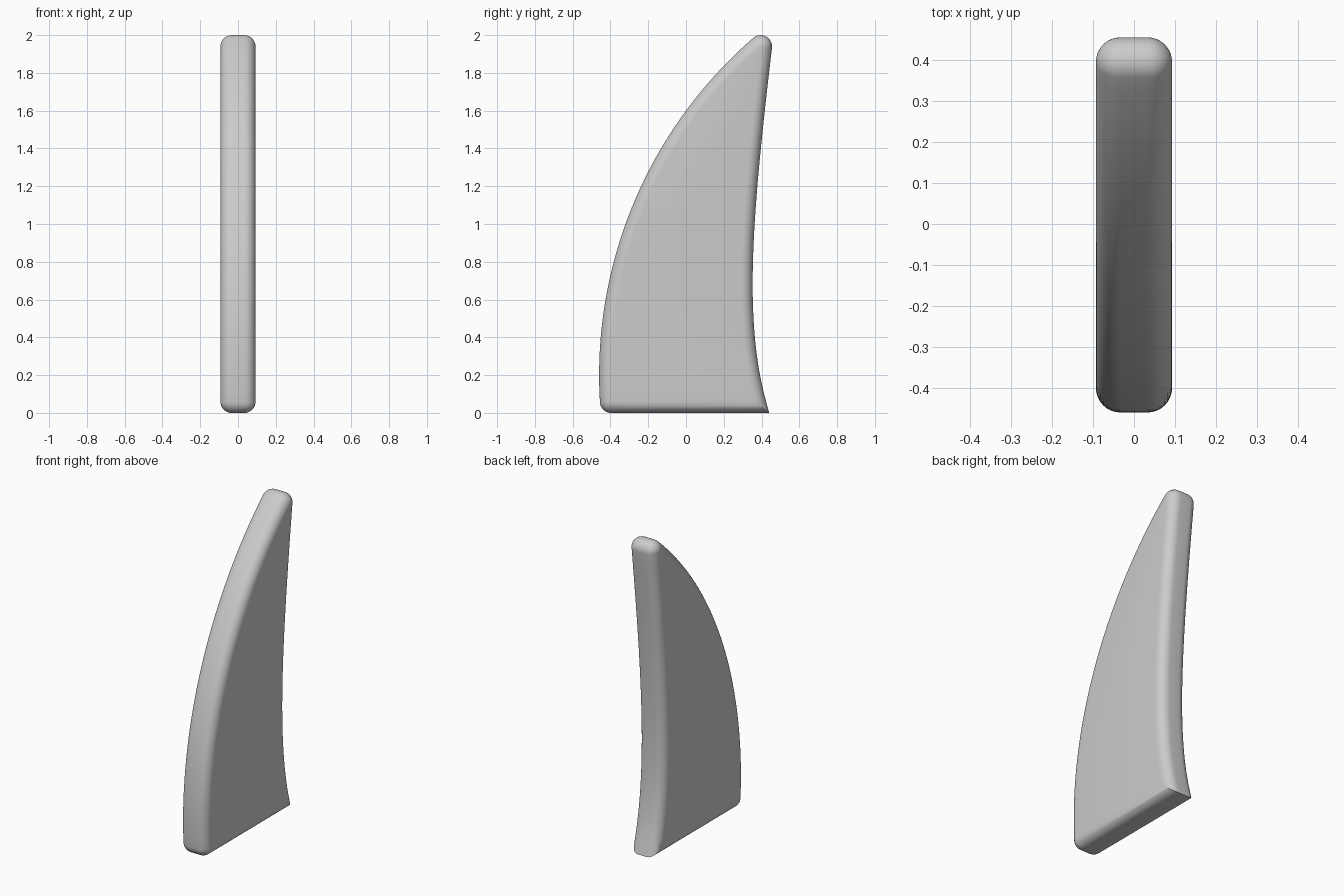
import bpy, bmesh, math
from mathutils import Vector

if "Cube" in bpy.data.objects:
    bpy.data.objects.remove(bpy.data.objects["Cube"])

HALF, R, SEG = 0.093, 0.06, 8   # half thickness, edge rounding, rounding steps


def polar(deg):
    return Vector((math.cos(math.radians(deg)), math.sin(math.radians(deg))))


def fan(point, a0, a1, steps):
    """Rounded corner: one core point with a turning offset direction."""
    return [(point, polar(a0 + (a1 - a0) * i / steps)) for i in range(steps + 1)]


def bezier(p, t):
    s = 1 - t
    pos = p[0]*s**3 + p[1]*3*s*s*t + p[2]*3*s*t*t + p[3]*t**3
    tan = (p[1]-p[0])*s*s + (p[2]-p[1])*2*s*t + (p[3]-p[2])*t*t
    return pos, tan.normalized()


# Core outline in (y, z), each point paired with its outward direction
centre, arc_r = Vector((1.90, 0.2)), 2.30
a_start, a_end = 183.5, 130.85
start = centre + polar(a_start) * arc_r
tip = centre + polar(a_end) * arc_r
back = [tip, Vector((0.29, 1.05)), Vector((0.245, 0.5)), Vector((0.362, 0.06))]

outline = fan(start, 270, a_start, 10)                      # front bottom corner
for i in range(1, 48):                                      # convex front edge
    d = polar(a_start + (a_end - a_start) * i / 48)
    outline.append((centre + d * arc_r, d))
t0 = bezier(back, 0)[1]
outline += fan(tip, a_end, math.degrees(math.atan2(t0.x, -t0.y)), 14)  # tip
for i in range(1, 41):                                      # concave back edge
    pos, t = bezier(back, i / 40)
    n = Vector((-t.y, t.x))
    if i == 40:                                             # sharp mitred heel
        down = Vector((0, -1))
        n = (n + down) / (1 + n.dot(down))
    outline.append((pos, n))

# Rounded slab: rings from one flat side, around the edge, to the other
bm = bmesh.new()
rings = []
for side in (1, -1):
    for k in range(SEG + 1):
        a = math.pi / 2 * (k if side == 1 else SEG - k) / SEG
        x = side * (HALF - R + R * math.cos(a))
        ring = []
        for p, n in outline:
            q = p + n * R * math.sin(a)
            ring.append(bm.verts.new((x, q.x, q.y)))
        rings.append(ring)
count = len(outline)
for r0, r1 in zip(rings, rings[1:]):
    for i in range(count):
        j = (i + 1) % count
        bm.faces.new((r0[i], r0[j], r1[j], r1[i]))
bm.faces.new(rings[0])
bm.faces.new(rings[-1][::-1])
bmesh.ops.remove_doubles(bm, verts=bm.verts, dist=1e-5)
bmesh.ops.recalc_face_normals(bm, faces=bm.faces)

mesh = bpy.data.meshes.new("fin")
bm.to_mesh(mesh)
bm.free()
fin = bpy.data.objects.new("fin", mesh)
bpy.context.collection.objects.link(fin)
bpy.context.view_layer.objects.active = fin
fin.select_set(True)
bpy.ops.object.shade_smooth_by_angle(angle=math.radians(30))
